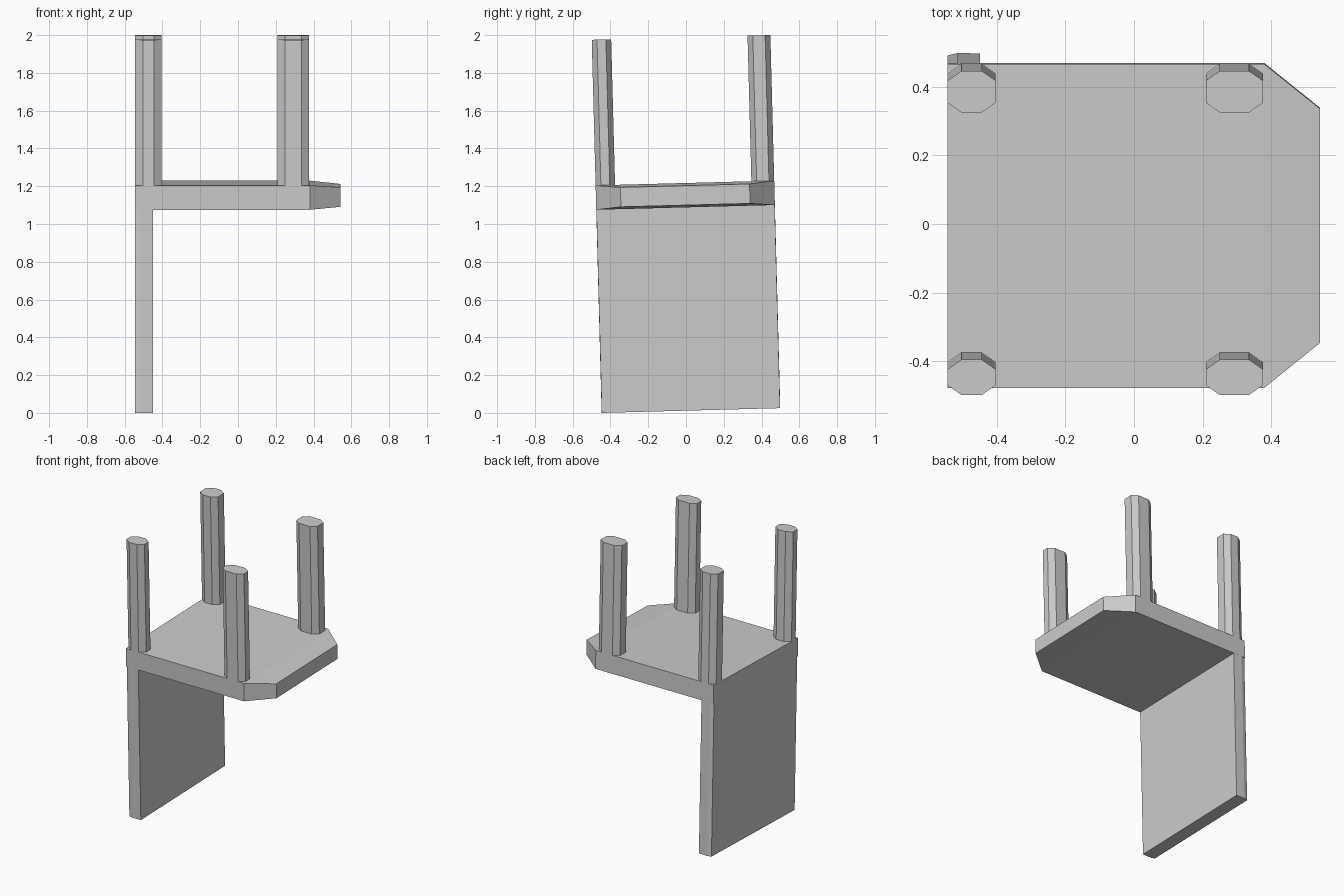
import bpy
import bmesh
from mathutils import Matrix

if "Cube" in bpy.data.objects:
    bpy.data.objects.remove(bpy.data.objects["Cube"])

# The upside-down chair leans slightly about x, pivoting at mid height
LEAN = Matrix.Translation((0, 0, 1)) @ Matrix.Rotation(0.0265, 4, 'X') @ Matrix.Translation((0, 0, -1))


def loft(name, rings):
    """Skin a series of matching point rings and cap both ends."""
    bm = bmesh.new()
    loops = [[bm.verts.new(LEAN @ Matrix.Translation(p).translation) for p in ring] for ring in rings]
    n = len(loops[0])
    for a, b in zip(loops, loops[1:]):
        for i in range(n):
            j = (i + 1) % n
            bm.faces.new((a[i], a[j], b[j], b[i]))
    bm.faces.new(loops[0])
    bm.faces.new(loops[-1])
    bmesh.ops.recalc_face_normals(bm, faces=bm.faces)
    mesh = bpy.data.meshes.new(name)
    bm.to_mesh(mesh)
    bm.free()
    obj = bpy.data.objects.new(name, mesh)
    bpy.context.collection.objects.link(obj)
    return obj


def octagon(x0, x1, y0, y1, cx, cy, z):
    """Rectangle with cut corners at height z."""
    return [(x0 + cx, y0, z), (x1 - cx, y0, z), (x1, y0 + cy, z), (x1, y1 - cy, z),
            (x1 - cx, y1, z), (x0 + cx, y1, z), (x0, y1 - cy, z), (x0, y0 + cy, z)]


# Seat: full width slab with a narrowing, thinner front end
sections = [(-0.544, 0.473, 1.088, 1.217), (0.38, 0.473, 1.088, 1.217), (0.543, 0.342, 1.10, 1.203)]
loft("seat", [[(x, -w, lo), (x, w, lo), (x, w, hi), (x, -w, hi)] for x, w, lo, hi in sections])

# Backrest: panel with slightly eased rear corners
half = [(-0.45, 0.472), (-0.515, 0.473), (-0.544, 0.466)]
outline = half + [(x, -y) for x, y in reversed(half)]
loft("backrest", [[(x, y, z) for x, y in outline] for z in (0.0122, 1.09)])

# Legs: four octagonal posts
for xname, x0, x1 in (("back", -0.544, -0.404), ("front", 0.21, 0.376)):
    for yname, y0, y1 in (("right", -0.473, -0.37), ("left", 0.352, 0.473)):
        loft(f"{xname}_{yname}_leg",
             [octagon(x0, x1, y0, y1, 0.04, 0.028, z) for z in (1.19, 1.988)])
